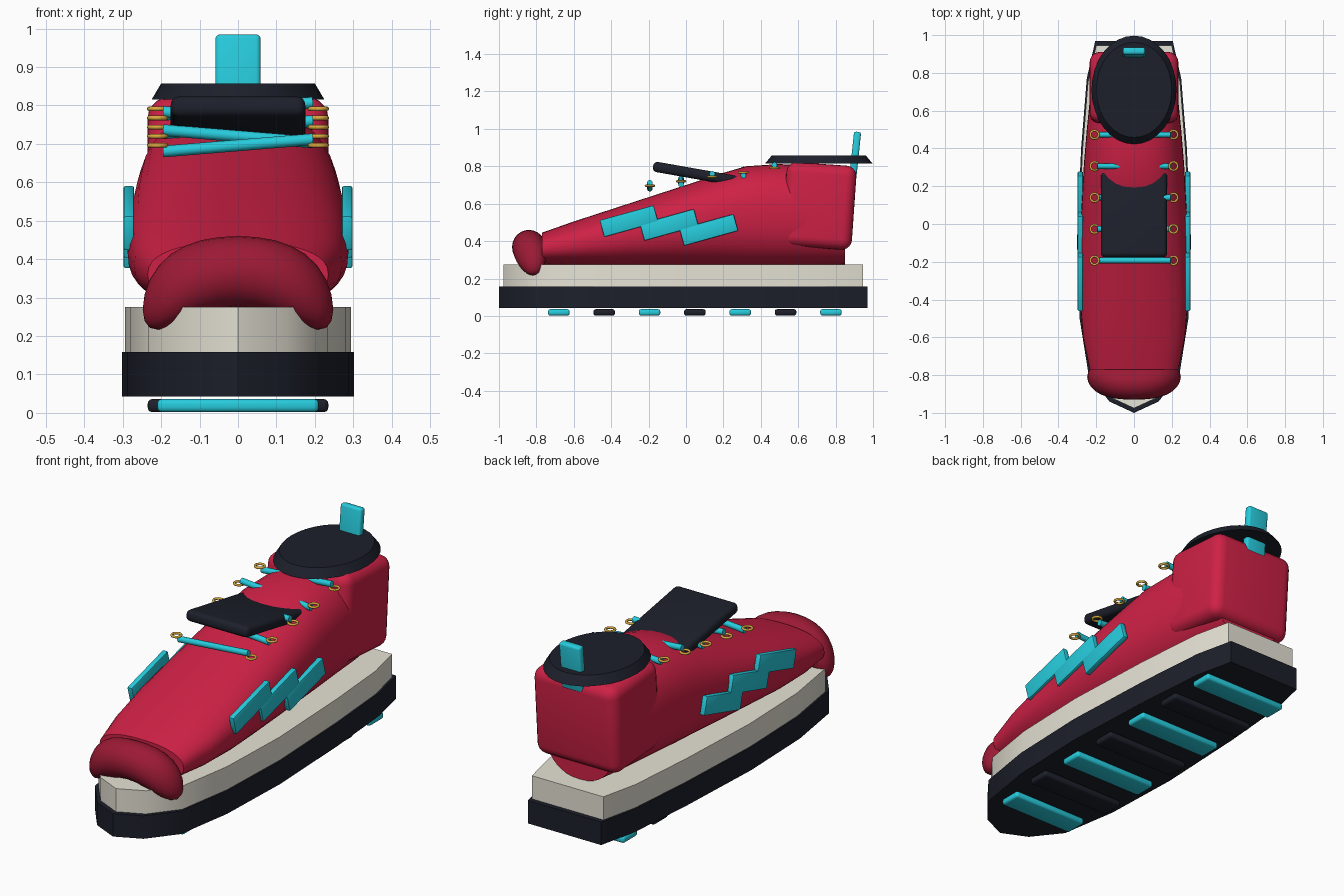
import bpy, bmesh
from math import pi, cos, sin, radians, sqrt, atan2, hypot
from mathutils import Vector

if "Cube" in bpy.data.objects:
    bpy.data.objects.remove(bpy.data.objects["Cube"])


def material(name, rgb):
    m = bpy.data.materials.new(name)
    m.diffuse_color = (*rgb, 1)
    m.use_nodes = True
    m.node_tree.nodes["Principled BSDF"].inputs["Base Color"].default_value = m.diffuse_color
    return m


RED = material("red", (0.62, 0.015, 0.06))
DARK_RED = material("dark_red", (0.33, 0.01, 0.035))
BLACK = material("black", (0.012, 0.014, 0.024))
CREAM = material("cream", (0.80, 0.77, 0.67))
CYAN = material("cyan", (0.02, 0.60, 0.72))
GOLD = material("gold", (0.70, 0.40, 0.05))


def finish(name, bm, mat, angle=35):
    bmesh.ops.recalc_face_normals(bm, faces=bm.faces)
    me = bpy.data.meshes.new(name)
    bm.to_mesh(me)
    bm.free()
    me.materials.append(mat)
    ob = bpy.data.objects.new(name, me)
    bpy.context.collection.objects.link(ob)
    bpy.ops.object.select_all(action='DESELECT')
    ob.select_set(True)
    bpy.context.view_layer.objects.active = ob
    bpy.ops.object.shade_smooth_by_angle(angle=radians(angle))
    return ob


def loft(name, rings, mat, angle=35):
    bm = bmesh.new()
    rows = [[bm.verts.new(p) for p in ring] for ring in rings]
    n = len(rows[0])
    for a, b in zip(rows, rows[1:]):
        for i in range(n):
            bm.faces.new((a[i], a[(i + 1) % n], b[(i + 1) % n], b[i]))
    bm.faces.new(rows[0])
    bm.faces.new(rows[-1])
    return finish(name, bm, mat, angle)


def box(name, loc, size, mat, tilt=0, bevel=0.01, segs=3):
    bm = bmesh.new()
    bmesh.ops.create_cube(bm, size=1)
    bmesh.ops.scale(bm, vec=size, verts=bm.verts)
    bmesh.ops.bevel(bm, geom=bm.edges[:], offset=bevel, segments=segs,
                    profile=0.5, affect='EDGES')
    ob = finish(name, bm, mat)
    ob.location = loc
    ob.rotation_euler.x = radians(tilt)
    return ob


# Soles: one outline extruded in two layers
half = [(0.205, 0.97), (0.25, 0.77), (0.28, 0.4), (0.302, -0.09),
        (0.288, -0.5), (0.24, -0.8), (0.13, -0.94)]
outline = half + [(0, -1.0)] + [(-x, y) for x, y in reversed(half)]


def sole(name, scale, z0, z1, mat):
    loft(name, [[(x * scale, (y + 0.015) * scale - 0.015, z) for x, y in outline]
                for z in (z0, z1)], mat)


sole("outsole", 1.0, 0.042, 0.158, BLACK)
sole("midsole", 0.975, 0.158, 0.275, CREAM)

# Tread bars under the sole
for i in range(7):
    w = 0.42 if i == 0 else 0.47
    box(f"tread_bar_{i}", (0, -0.68 + i * 0.2425, 0.019), (w, 0.115, 0.034),
        BLACK if i % 2 else CYAN, bevel=0.012)

# Upper: superellipse sections (y, half width, bottom, top)
sections = [(-0.77, 0.235, 0.275, 0.445), (-0.6, 0.27, 0.265, 0.505),
            (-0.4, 0.287, 0.26, 0.57), (-0.2, 0.287, 0.26, 0.635),
            (0, 0.283, 0.26, 0.70), (0.2, 0.272, 0.26, 0.765),
            (0.32, 0.265, 0.26, 0.80), (0.5, 0.25, 0.265, 0.812),
            (0.7, 0.23, 0.27, 0.80), (0.85, 0.2, 0.275, 0.76)]
N = 40


def spow(v):
    return (1 if v >= 0 else -1) * abs(v) ** 0.85


rings = []
for y, w, z0, z1 in sections:
    rings.append([(w * spow(cos(2 * pi * i / N)), y,
                   (z0 + z1) / 2 + (z1 - z0) / 2 * spow(sin(2 * pi * i / N)))
                  for i in range(N)])
loft("upper", rings, RED, 50)

# Toe cap: sphere stretched across and bent down at both ends
bm = bmesh.new()
bmesh.ops.create_uvsphere(bm, u_segments=24, v_segments=16, radius=1)
for v in bm.verts:
    a, b, c = v.co.z, v.co.y, v.co.x
    x, k = 0.248 * a, sqrt(1 + a * a)
    v.co = (x, -0.84 + 0.5 * x * x + 0.09 * b * k,
            0.368 - 1.6 * x * x + 0.092 * c * k * (1 + 6 * x * x))
finish("toe_cap", bm, DARK_RED, 60)

# Heel block, tongue, pull tab
box("heel_counter", (0, 0.712, 0.588), (0.47, 0.375, 0.45), RED, -4, 0.055, 5)
box("tongue", (0, 0.09, 0.753), (0.35, 0.54, 0.055), BLACK, -10, 0.022, 4)
box("pull_tab", (0, 0.905, 0.865), (0.118, 0.038, 0.24), CYAN, -6, 0.012)

# Collar: tapered oval disc
loft("collar", [[(rx * cos(2 * pi * i / 32), 0.71 + ry * sin(2 * pi * i / 32), z)
                 for i in range(32)]
                for rx, ry, z in ((0.225, 0.287, 0.815), (0.2, 0.252, 0.857))], BLACK)


# Eyelets and laces
def eyelet(name, loc):
    bpy.ops.mesh.primitive_torus_add(location=loc, major_radius=0.022, minor_radius=0.006,
                                     major_segments=20, minor_segments=8)
    ob = bpy.context.object
    ob.name = name
    ob.data.materials.append(GOLD)
    bpy.ops.object.shade_smooth()


for i in range(5):
    y, z = -0.193 + i * 0.1665, 0.696 + i * 0.0238
    for side, s in (("right", 1), ("left", -1)):
        eyelet(f"eyelet_{side}_{i}", (s * 0.209, y, z))
    dz = 0.016 if i % 2 == 0 else -0.016
    d = Vector((0.39, 0, 2 * dz))
    bpy.ops.mesh.primitive_cylinder_add(vertices=12, radius=0.015, depth=d.length,
                                        location=(0, y, z),
                                        rotation=d.to_track_quat('Z', 'Y').to_euler())
    lace = bpy.context.object
    lace.name = f"lace_{i}"
    lace.data.materials.append(CYAN)
    bpy.ops.object.shade_smooth_by_angle(angle=radians(40))

# Side stripes: three stepped panels on each side
for side, s in (("right", 1), ("left", -1)):
    for i, (y, z) in enumerate([(-0.305, 0.507), (-0.09, 0.487), (0.122, 0.46)]):
        box(f"stripe_{side}_{i}", (s * 0.284, y, z), (0.028, 0.3, 0.093), CYAN, 15.5, 0.006, 2)
